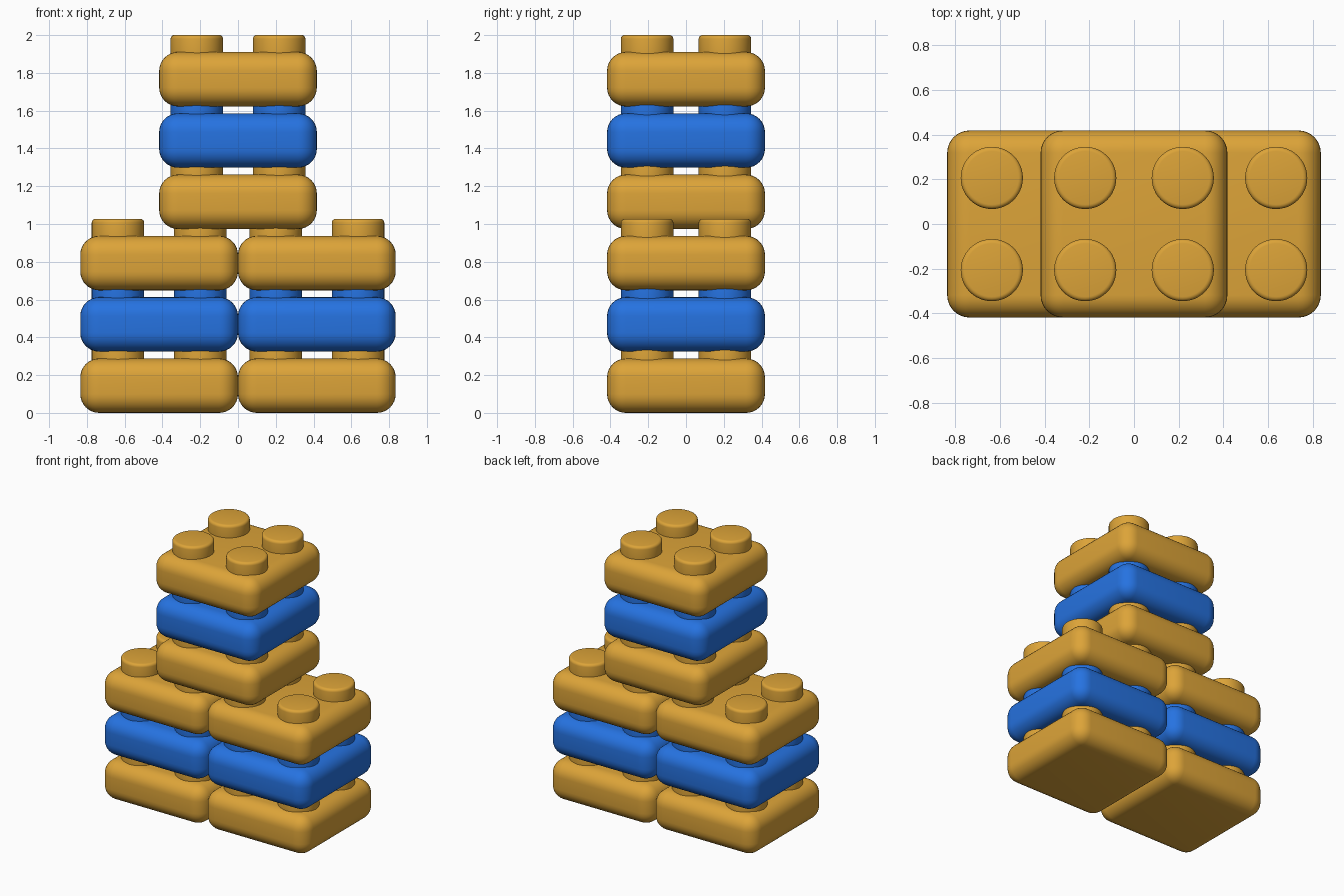
import bpy
import bmesh
from mathutils import Matrix

if "Cube" in bpy.data.objects:
    bpy.data.objects.remove(bpy.data.objects["Cube"], do_unlink=True)

WIDTH, DEPTH, HEIGHT = 0.835, 0.836, 0.288
PITCH = 0.3245
STUD_R, STUD_UP, STUD_SINK = 0.139, 0.09, 0.07
STUD_X, STUD_Y = 0.218, 0.206


def make_material(name, color):
    mat = bpy.data.materials.new(name)
    mat.use_nodes = True
    mat.diffuse_color = color
    mat.node_tree.nodes["Principled BSDF"].inputs["Base Color"].default_value = color
    return mat


def make_object(name, bm, mat, location, radius, segments):
    """Turn a bmesh into a smooth object with rounded edges."""
    mesh = bpy.data.meshes.new(name)
    bm.to_mesh(mesh)
    bm.free()
    mesh.materials.append(mat)
    obj = bpy.data.objects.new(name, mesh)
    obj.location = location
    bpy.context.collection.objects.link(obj)
    bevel = obj.modifiers.new("rounded_edges", "BEVEL")
    bevel.width = radius
    bevel.segments = segments
    bevel.limit_method = "ANGLE"
    bevel.angle_limit = 1.0
    bpy.ops.object.select_all(action="DESELECT")
    obj.select_set(True)
    bpy.context.view_layer.objects.active = obj
    bpy.ops.object.modifier_apply(modifier=bevel.name)
    bpy.ops.object.shade_smooth_by_angle()
    return obj


def brick(name, x, level, mat):
    z = level * PITCH
    # Rounded block
    bm = bmesh.new()
    bmesh.ops.create_cube(bm, size=1)
    bmesh.ops.scale(bm, vec=(WIDTH, DEPTH, HEIGHT), verts=bm.verts)
    make_object(name + "_body", bm, mat, (x, 0, z + HEIGHT / 2), 0.1, 8)
    # Four round studs, sunk into the block
    bm = bmesh.new()
    for sx in (-1, 1):
        for sy in (-1, 1):
            bmesh.ops.create_cone(
                bm, cap_ends=True, segments=48, radius1=STUD_R, radius2=STUD_R,
                depth=STUD_UP + STUD_SINK,
                matrix=Matrix.Translation((sx * STUD_X, sy * STUD_Y, 0)))
    top = z + HEIGHT + (STUD_UP - STUD_SINK) / 2
    make_object(name + "_studs", bm, mat, (x, 0, top), 0.02, 4)


yellow = make_material("golden_yellow", (0.72, 0.37, 0.04, 1))
blue = make_material("bright_blue", (0.019, 0.17, 0.75, 1))

# Two side stacks below, one centred stack on top; the middle brick is blue
stacks = (("right_stack", -WIDTH / 2, 0), ("left_stack", WIDTH / 2, 0), ("upper_stack", 0, 3))
for stack, x, base in stacks:
    for i, (layer, mat) in enumerate((("lower", yellow), ("middle", blue), ("top", yellow))):
        brick(f"{stack}_{layer}_brick", x, base + i, mat)
